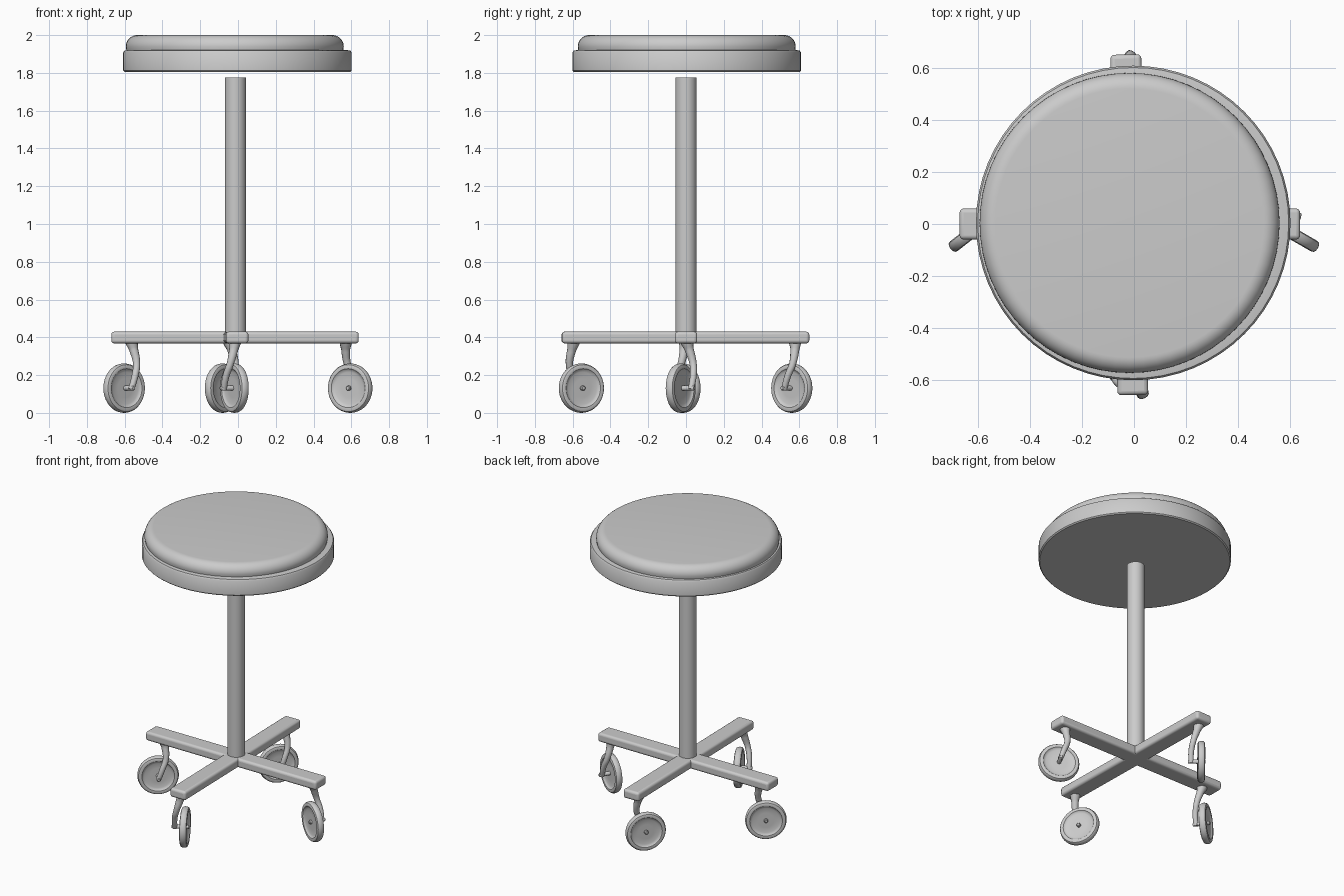
import bpy, bmesh, math
from mathutils import Matrix, Vector

if "Cube" in bpy.data.objects:
    bpy.data.objects.remove(bpy.data.objects["Cube"])


def smooth(ob, angle=35):
    bpy.ops.object.select_all(action='DESELECT')
    ob.select_set(True)
    bpy.context.view_layer.objects.active = ob
    bpy.ops.object.shade_smooth_by_angle(angle=math.radians(angle))


def lathe(name, profile, matrix, steps=48):
    """Revolve (radius, height) points around local z."""
    bm = bmesh.new()
    vs = [bm.verts.new((r, 0, h)) for r, h in profile]
    es = [bm.edges.new(p) for p in zip(vs, vs[1:])]
    bmesh.ops.spin(bm, geom=vs + es, cent=(0, 0, 0), axis=(0, 0, 1),
                   angle=math.tau, steps=steps)
    bmesh.ops.remove_doubles(bm, verts=bm.verts, dist=1e-5)
    bmesh.ops.recalc_face_normals(bm, faces=bm.faces)
    me = bpy.data.meshes.new(name)
    bm.to_mesh(me)
    bm.free()
    ob = bpy.data.objects.new(name, me)
    bpy.context.collection.objects.link(ob)
    ob.matrix_world = matrix
    smooth(ob)
    return ob


def at(x, y, z):
    return Matrix.Translation((x, y, z))


# Seat: shallow pan with a rounded cushion on top
lathe("seat_pan", [(0, 1.805), (0.598, 1.805), (0.605, 1.812), (0.605, 1.908),
                   (0.598, 1.918), (0.57, 1.922), (0, 1.922)],
      at(-0.003, 0.004, 0), 64)
arc = [(0.517 + 0.06 * math.cos(a), 1.94 + 0.06 * math.sin(a))
       for a in (i * math.pi / 16 for i in range(9))]
lathe("seat_cushion", [(0, 1.91), (0.572, 1.91), (0.575, 1.925)] + arc + [(0, 2.0)],
      at(-0.017, 0.004, 0), 64)

# Column
lathe("column", [(0, 0.39), (0.056, 0.39), (0.056, 1.775), (0, 1.775)],
      at(-0.0135, 0, 0), 40)


# Crossed base bars, one very slightly turned
def bar(name, angle, x, y):
    bpy.ops.mesh.primitive_cube_add(size=1)
    ob = bpy.context.object
    ob.name = name
    ob.data.transform(Matrix.Diagonal((1.31, 0.119, 0.062, 1)))
    ob.matrix_world = at(x, y, 0.399) @ Matrix.Rotation(math.radians(angle), 4, 'Z')
    mod = ob.modifiers.new("rounding", 'BEVEL')
    mod.width = 0.016
    mod.segments = 4
    smooth(ob)


bar("base_bar_side", 0, -0.016, 0)
bar("base_bar_front", 91.2, -0.018, -0.003)

# Casters: wheel, axle and a one-sided curved fork in a local frame
R = 0.131
side = [(0, 0.011), (0.05, 0.010), (0.085, 0.011), (0.098, 0.016), (0.103, 0.022),
        (0.115, 0.0235), (0.124, 0.020), (0.129, 0.012)]
wheel = side + [(R, 0)] + [(r, -h) for r, h in reversed(side)]
axle = [(0, -0.027), (0.009, -0.027), (0.013, -0.022), (0.013, 0.078),
        (0.009, 0.084), (0, 0.084)]
# fork path: along wheel, sideways, height above axle, radius
fork_path = [(-0.037, 0.017, 0.245, 0.034), (-0.043, 0.027, 0.205, 0.024),
             (-0.046, 0.049, 0.13, 0.019), (-0.024, 0.063, 0.065, 0.018),
             (0.002, 0.064, -0.008, 0.016)]


def caster(label, x, y, angle):
    frame = at(x, y, R) @ Matrix.Rotation(math.radians(angle), 4, 'Z')
    spin = frame @ Matrix.Rotation(-math.pi / 2, 4, 'X')  # local z -> sideways
    lathe(label + "_wheel", wheel, spin, 48)
    lathe(label + "_axle", axle, spin, 16)
    cu = bpy.data.curves.new(label + "_fork", 'CURVE')
    cu.dimensions = '3D'
    cu.bevel_depth = 1.0
    cu.bevel_resolution = 4
    cu.use_fill_caps = True
    cu.resolution_u = 8
    sp = cu.splines.new('BEZIER')
    sp.bezier_points.add(len(fork_path) - 1)
    for p, (a, b, c, r) in zip(sp.bezier_points, fork_path):
        p.co = Vector((a, b, c))
        p.radius = r
        p.handle_left_type = p.handle_right_type = 'AUTO'
    ob = bpy.data.objects.new(label + "_fork", cu)
    bpy.context.collection.objects.link(ob)
    ob.matrix_world = frame


for args in (("left", -0.603, -0.015, 218), ("right", 0.594, -0.028, -30),
             ("front", -0.019, -0.554, 118), ("back", -0.082, 0.56, 231)):
    caster(*args)
